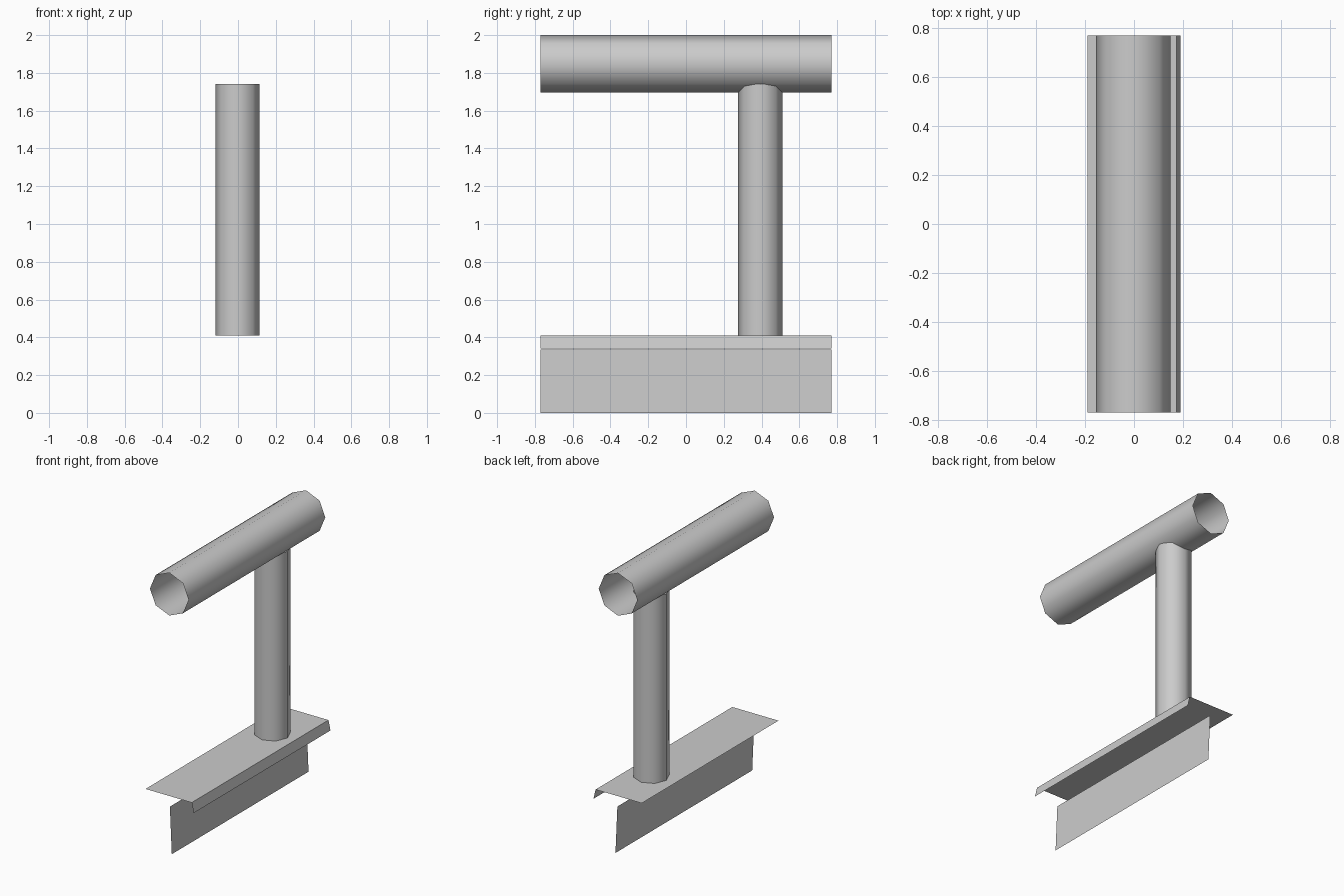
import bpy
import bmesh
import math
from mathutils import Matrix

cube = bpy.data.objects.get("Cube")
if cube:
    bpy.data.objects.remove(cube, do_unlink=True)

HALF_LENGTH = 0.77
AXIS_X = -0.003

grey = bpy.data.materials.new("light_grey")
grey.use_nodes = True
colour = (0.6, 0.6, 0.6, 1)
grey.diffuse_color = colour
grey.node_tree.nodes["Principled BSDF"].inputs["Base Color"].default_value = colour


def finish(name, bm, smooth):
    mesh = bpy.data.meshes.new(name)
    for face in bm.faces:
        face.smooth = smooth
    bm.to_mesh(mesh)
    bm.free()
    mesh.materials.append(grey)
    obj = bpy.data.objects.new(name, mesh)
    bpy.context.collection.objects.link(obj)
    return obj


def open_tube(name, radius, length, centre, tilt=0.0):
    """Eight-sided tube without end caps, with corners on its axes."""
    bm = bmesh.new()
    bmesh.ops.create_cone(bm, cap_ends=False, segments=8, radius1=radius,
                          radius2=radius, depth=length,
                          matrix=Matrix.Rotation(tilt, 4, "X"))
    bmesh.ops.recalc_face_normals(bm, faces=bm.faces)
    obj = finish(name, bm, True)
    obj.location = centre
    return obj


def sheet(name, profile):
    """Thin sheet: an x-z profile swept along y."""
    bm = bmesh.new()
    rows = [[bm.verts.new((x, y, z)) for x, z in profile]
            for y in (-HALF_LENGTH, HALF_LENGTH)]
    front, back = rows
    for i in range(len(profile) - 1):
        bm.faces.new((front[i], front[i + 1], back[i + 1], back[i]))
    return finish(name, bm, False)


# Horizontal tube and the post that carries it
open_tube("top_tube", 0.152, 2 * HALF_LENGTH, (AXIS_X, 0, 1.848), math.pi / 2)
open_tube("post", 0.117, 1.33, (AXIS_X, 0.393, 1.075))

# Base plate with a folded lip, and the upright sheet beneath it
sheet("base_plate", [(-0.19, 0.41), (0.174, 0.41), (0.19, 0.34)])
sheet("lower_web", [(0.002, 0.335), (0.017, 0)][::-1])
